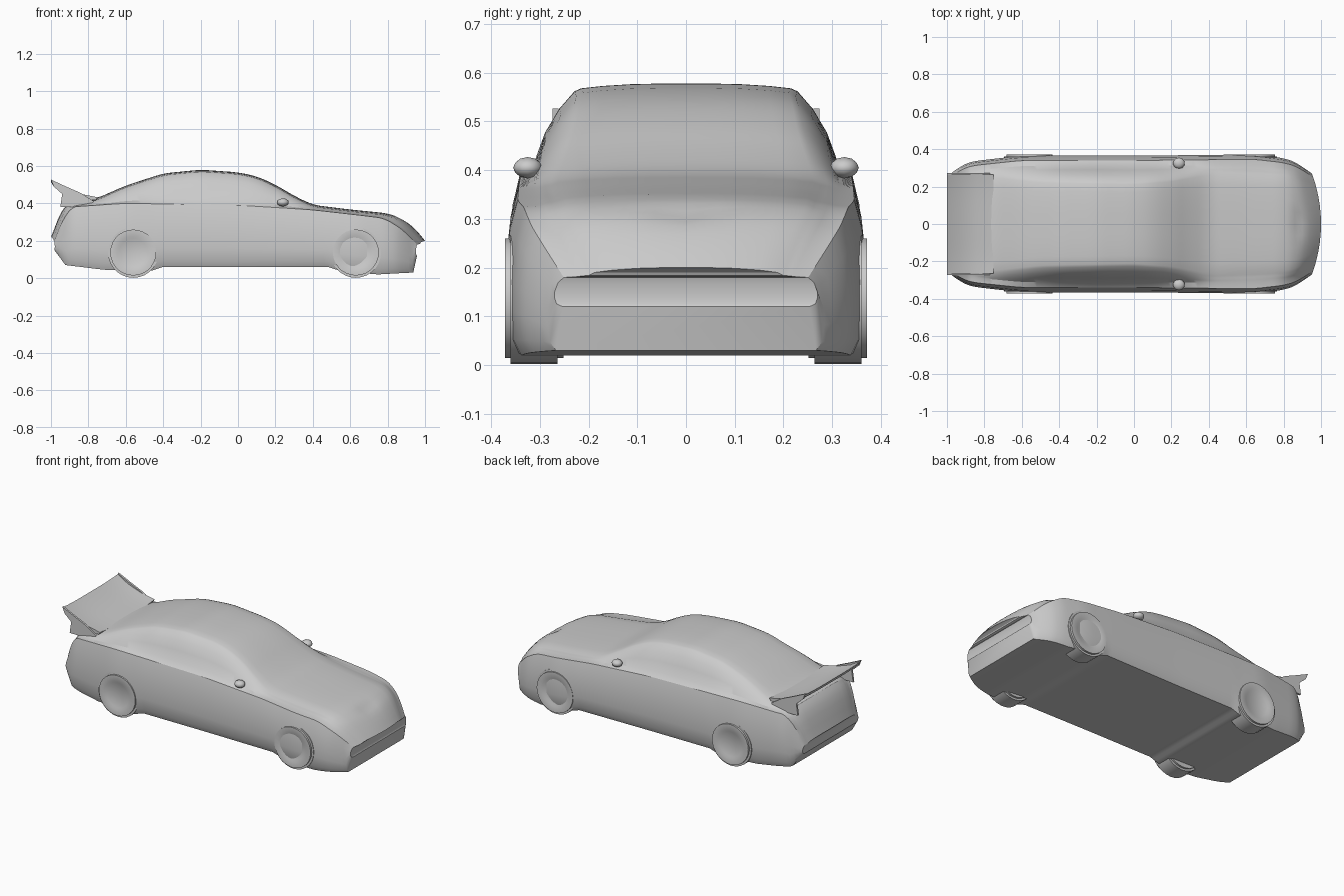
import bpy
import bmesh
import math
from mathutils import Vector

cube = bpy.data.objects.get("Cube")
if cube:
    bpy.data.objects.remove(cube, do_unlink=True)

# Body design curves: (position along the car, value)
FLOOR = [(-1, .15), (-.94, .07), (-.72, .045), (-.46, .04), (-.4, .06),
         (.48, .06), (.56, .035), (.76, .02), (.98, .03), (1, .12)]
BELT = [(-1, .2), (-.96, .3), (-.92, .38), (-.6, .4), (0, .39),
        (.4, .365), (.8, .32), (.92, .26), (1, .18)]
ROOF = [(-1, .22), (-.96, .32), (-.94, .4), (-.76, .425), (-.6, .495),
        (-.4, .56), (-.2, .58), (0, .566), (.1, .545), (.2, .5), (.3, .44),
        (.4, .392), (.6, .367), (.8, .347), (.88, .322), (.94, .275), (1, .2)]
WIDTH = [(-1, .27), (-.94, .315), (-.88, .335), (-.6, .365), (0, .365),
         (.64, .372), (.84, .35), (.92, .325), (1, .27)]
CROWN = [(-1, .22), (-.8, .27), (-.5, .235), (0, .225), (.2, .24),
         (.4, .28), (.86, .26), (1, .2)]


def sample(curve, x):
    for (x0, v0), (x1, v1) in zip(curve, curve[1:]):
        if x <= x1:
            return v0 + (v1 - v0) * (x - x0) / (x1 - x0)
    return curve[-1][1]


def smooth(curve, x):
    # Soften the joints between straight runs, except at the bumpers
    r = min(.04, 1 - abs(x))
    return sum(sample(curve, x + k * r) for k in (-1, -.5, 0, .5, 1)) / 5


def make_object(name, bm, angle=30):
    bmesh.ops.recalc_face_normals(bm, faces=bm.faces)
    mesh = bpy.data.meshes.new(name)
    bm.to_mesh(mesh)
    bm.free()
    obj = bpy.data.objects.new(name, mesh)
    bpy.context.collection.objects.link(obj)
    bpy.ops.object.select_all(action='DESELECT')
    obj.select_set(True)
    bpy.context.view_layer.objects.active = obj
    bpy.ops.object.shade_smooth_by_angle(angle=math.radians(angle))
    return obj


def half_section(x):
    floor, belt = sample(FLOOR, x), smooth(BELT, x)
    roof, width, crown = smooth(ROOF, x), smooth(WIDTH, x), smooth(CROWN, x)
    h = belt - floor
    edge = roof - .016
    pts = [(.94 * width, floor), (.985 * width, floor + .1 * h),
           (width, floor + .3 * h), (width, floor + .5 * h),
           (.975 * width, floor + .8 * h), (.93 * width, belt)]
    # Shoulder and side window lean in towards the roof rail
    shoulder = Vector((.85 * width, belt + .16 * (edge - belt)))
    rail = Vector((crown, edge))
    for t in (0, .35, .7, 1):
        p = shoulder.lerp(rail, t)
        bulge = .05 * max(0, edge - belt) * math.sin(math.pi * t)
        pts.append((p.x + bulge, p.y + bulge))
    # Gently crowned top panel
    for t in (.94, .75, .5, .25):
        pts.append((crown * t, roof - .012 * t ** 3))
    return pts, roof


def body_point(bm, x, y, z):
    # Bow the bumpers in plan and press a shallow hollow in the bonnet tip
    end = max(0, (abs(x) - .6) / .4) ** 2
    bow = .06 if x > 0 else .025
    if z > .25:
        z -= .014 * math.exp(-((x - .88) / .035) ** 2 - (y / .06) ** 2)
    shifted = x - math.copysign(bow * end * (y / .3) ** 2, x)
    return bm.verts.new((shifted, y, z))


# One continuous shell for the lower body, bonnet, cabin and boot
bm = bmesh.new()
rings = []
for i in range(101):
    x = -1 + i * .02
    pts, roof = half_section(x)
    ring = pts + [(0, roof)] + [(-y, z) for y, z in reversed(pts)]
    rings.append([body_point(bm, x, y, z) for y, z in ring])
for a, b in zip(rings, rings[1:]):
    for j in range(len(a)):
        k = (j + 1) % len(a)
        bm.faces.new((a[j], b[j], b[k], a[k]))
# Close each bumper with strips joining left to right
for ring in (rings[0], rings[-1]):
    n = len(ring)
    for j in range(n // 2 - 1):
        bm.faces.new((ring[j], ring[j + 1], ring[n - 2 - j], ring[n - 1 - j]))
    m = n // 2
    bm.faces.new((ring[m - 1], ring[m], ring[m + 1]))
make_object("car_body", bm)


def extrude_profile(name, profile, y0, y1, lift=0, steps=1, angle=30):
    # Sweep an x-z outline across y, raising the ends by lift
    bm = bmesh.new()
    rows = []
    for i in range(steps + 1):
        y = y0 + (y1 - y0) * i / steps
        rise = lift * (y / .27) ** 4
        rows.append([bm.verts.new((x, y, z + rise)) for x, z in profile])
    for a, b in zip(rows, rows[1:]):
        for j in range(len(a)):
            k = (j + 1) % len(a)
            bm.faces.new((a[j], a[k], b[k], b[j]))
    bm.faces.new(rows[0])
    bm.faces.new(rows[-1])
    return make_object(name, bm, angle)


# Rear wing rising from the boot lid
extrude_profile("rear_wing",
                [(-.75, .425), (-.84, .443), (-.93, .474), (-1, .515),
                 (-.985, .49), (-.92, .44), (-.84, .41), (-.76, .41)],
                -.265, .265, lift=.008, steps=12)

for side, label in ((1, "left"), (-1, "right")):
    # Wing end plates
    extrude_profile("wing_end_plate_" + label,
                    [(-.77, .41), (-.84, .455), (-.92, .49), (-1, .527),
                     (-.985, .49), (-.94, .45), (-.95, .38), (-.8, .38)],
                    side * .262, side * .274)

    # Wheels sunk into the closed body sides
    for axle, x in (("rear", -.56), ("front", .63)):
        bm = bmesh.new()
        bmesh.ops.create_cone(bm, cap_ends=True, segments=28,
                              radius1=.135, radius2=.135, depth=.12)
        caps = [f for f in bm.faces if len(f.verts) > 4]
        rims = list({e for f in caps for e in f.edges})
        bmesh.ops.bevel(bm, geom=rims, offset=.012, segments=2,
                        affect='EDGES')
        # Shallow dished rim on both faces
        caps = [f for f in bm.faces if len(f.verts) > 4]
        bmesh.ops.inset_individual(bm, faces=caps, thickness=.035)
        bmesh.ops.inset_individual(bm, faces=caps, thickness=.012,
                                   depth=-.006)
        wheel = make_object(axle + "_wheel_" + label, bm)
        wheel.location = (x, side * .312, .137)
        wheel.rotation_euler.x = math.pi / 2

    # Door mirrors at the foot of the windscreen pillars
    bm = bmesh.new()
    bmesh.ops.create_icosphere(bm, subdivisions=2, radius=1)
    mirror = make_object("door_mirror_" + label, bm)
    mirror.scale = (.032, .03, .022)
    mirror.location = (.24, side * .325, .405)
